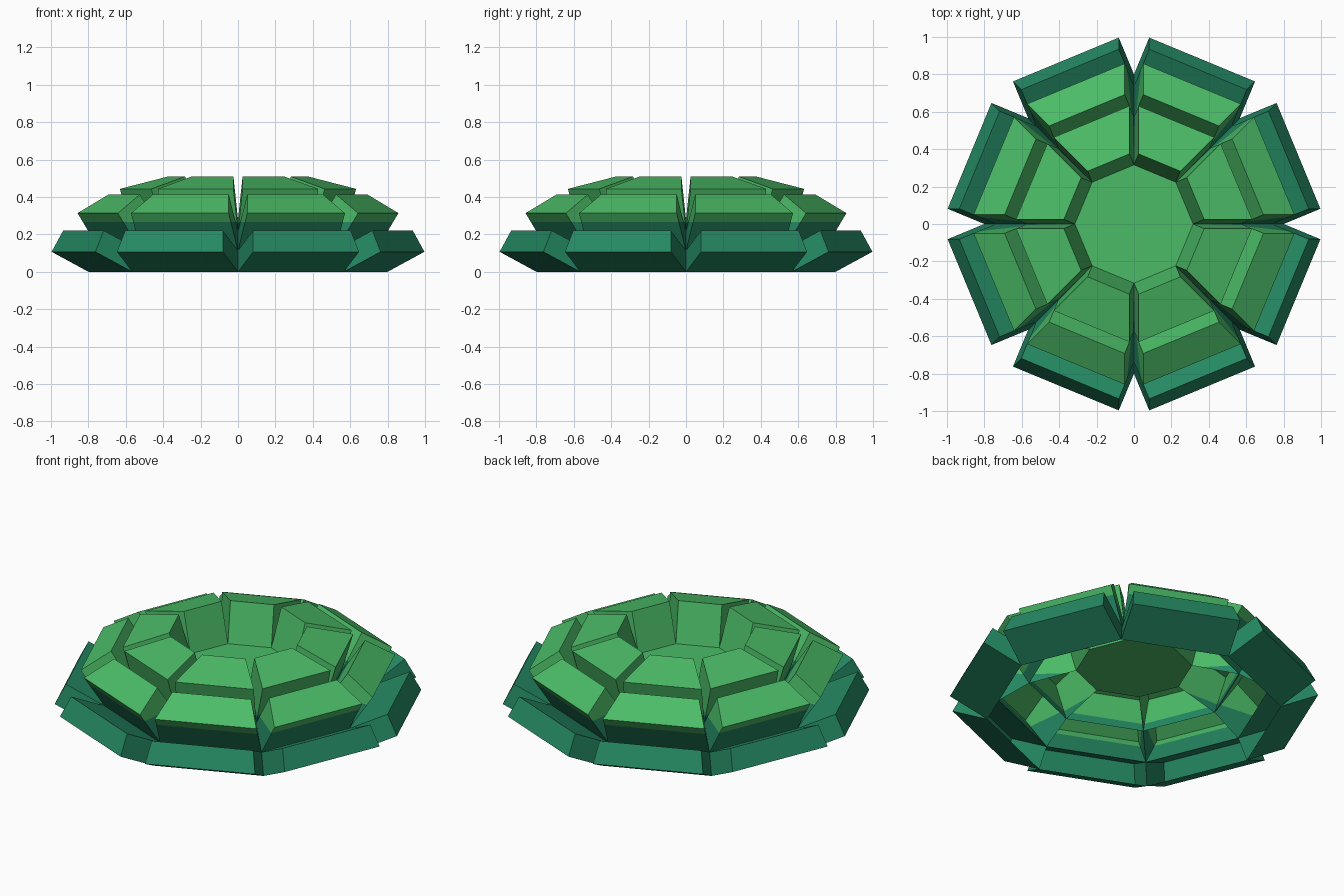
import bpy, bmesh, math
from mathutils import Vector

if "Cube" in bpy.data.objects:
    bpy.data.objects.remove(bpy.data.objects["Cube"])

SIDES = 8
THICK = 0.238          # how far each panel stands out of the dome
SPLIT_Z = 0.267        # height where the colour changes
RINGS = [(0.80, 0.0), (0.738, 0.114), (0.572, 0.214), (0.316, 0.28)]  # radius, z


def material(name, colour):
    m = bpy.data.materials.new(name)
    m.diffuse_color = (*colour, 1)
    m.use_nodes = True
    m.node_tree.nodes["Principled BSDF"].inputs["Base Color"].default_value = m.diffuse_color
    return m


green = material("leaf green", (0.07, 0.50, 0.135))
teal = material("deep teal", (0.018, 0.25, 0.125))

bm = bmesh.new()

# Base dome: four octagonal rings with a flat floor on top
rings = []
for r, z in RINGS:
    rings.append([bm.verts.new((r * math.cos(math.tau * i / SIDES),
                                r * math.sin(math.tau * i / SIDES), z))
                  for i in range(SIDES)])
panels = []
for low, high in zip(rings, rings[1:]):
    for i in range(SIDES):
        j = (i + 1) % SIDES
        panels.append(bm.faces.new((low[i], low[j], high[j], high[i])))
bm.faces.new(rings[-1])
bm.normal_update()

# Raised panels: every quad pushed straight out on its own, hollow beneath
raised = bmesh.ops.extrude_discrete_faces(bm, faces=panels)["faces"]
for f in raised:
    f.normal_update()
    n = Vector(f.normal)
    for v in f.verts:
        v.co += n * THICK
bm.normal_update()

# Colour split by height
bmesh.ops.bisect_plane(bm, geom=bm.verts[:] + bm.edges[:] + bm.faces[:],
                       plane_co=(0, 0, SPLIT_Z), plane_no=(0, 0, 1))
for f in bm.faces:
    f.material_index = 1 if f.calc_center_median().z < SPLIT_Z else 0
    f.smooth = False

mesh = bpy.data.meshes.new("panelled_rosette")
bm.to_mesh(mesh)
bm.free()
mesh.materials.append(green)
mesh.materials.append(teal)
bpy.context.collection.objects.link(bpy.data.objects.new("panelled_rosette", mesh))
